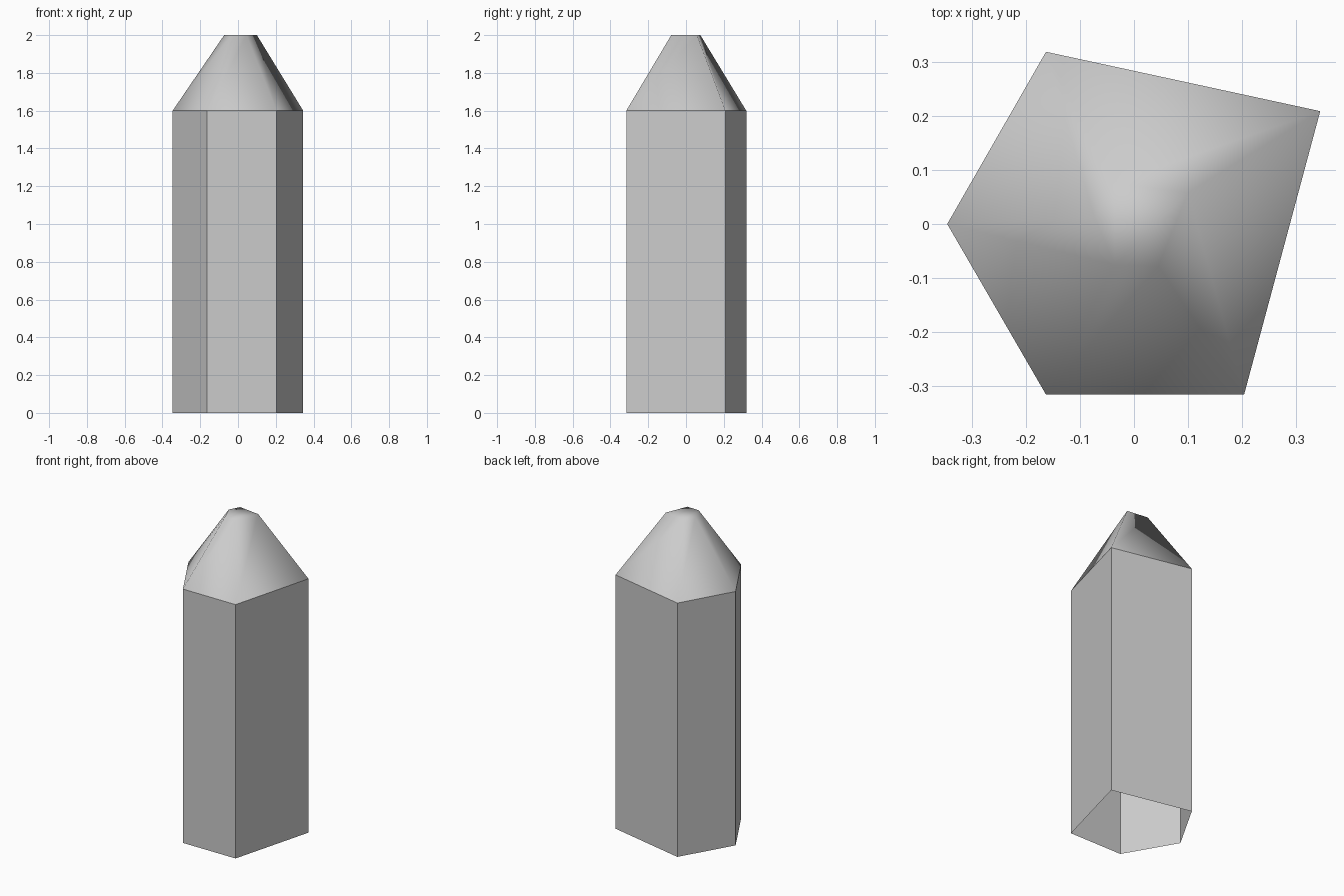
import bpy, bmesh

if "Cube" in bpy.data.objects:
    bpy.data.objects.remove(bpy.data.objects["Cube"])

# Irregular pentagon cross-section and the small ring at the tip
BODY = [(-0.346, 0.0), (-0.163, -0.316), (0.204, -0.316), (0.345, 0.209), (-0.163, 0.319)]
TIP = [(-0.073, 0.012), (-0.035, -0.076), (0.045, -0.078), (0.1, 0.058), (-0.038, 0.076)]


def ring(bm, points, z):
    return [bm.verts.new((x, y, z)) for x, y in points]


def bridge(bm, low, high, smooth):
    n = len(low)
    for i in range(n):
        j = (i + 1) % n
        bm.faces.new((low[i], low[j], high[j], high[i])).smooth = smooth


bm = bmesh.new()
base, shoulder, tip = ring(bm, BODY, 0), ring(bm, BODY, 1.6), ring(bm, TIP, 2)

# Flat-sided shaft, open underneath
bridge(bm, base, shoulder, False)

# Smooth tapered point with a small cap
bridge(bm, shoulder, tip, True)
bm.faces.new(tip).smooth = True

# Crisp edge where the point meets the shaft
for e in bm.edges:
    if sum(v in shoulder for v in e.verts) == 2:
        e.smooth = False

mesh = bpy.data.meshes.new("crystal_shard")
bm.to_mesh(mesh)
bm.free()
bpy.context.collection.objects.link(bpy.data.objects.new("crystal_shard", mesh))
